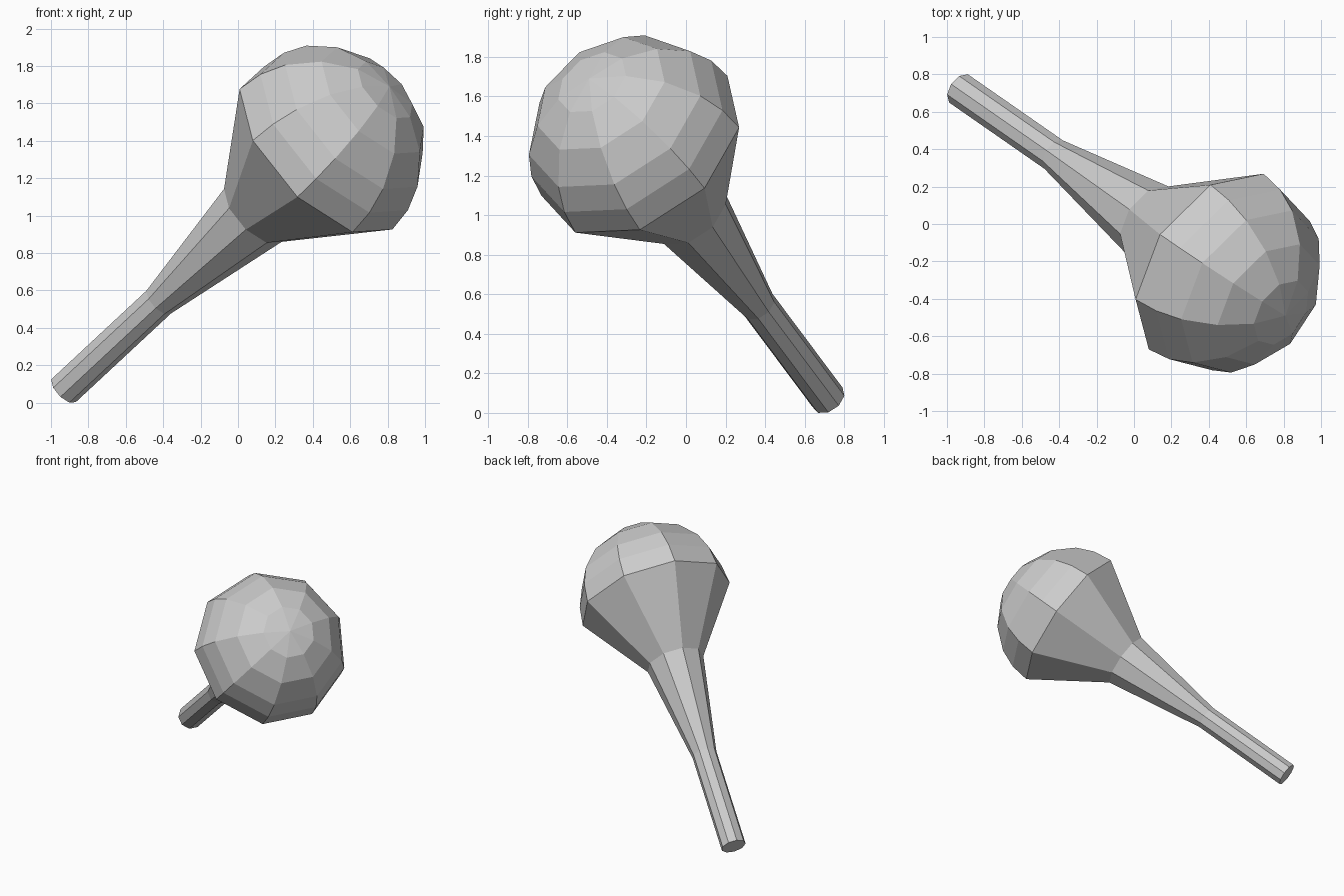
import bpy, bmesh
from math import sin, cos, radians, tau
from mathutils import Vector

if "Cube" in bpy.data.objects:
    bpy.data.objects.remove(bpy.data.objects["Cube"])

SIDES = 9
BASE = Vector((-0.93, 0.72, 0.07))      # centre of the handle's end
POLE = Vector((0.81, -0.49, 1.69))      # crown of the head
axis = (POLE - BASE).normalized()
length = (POLE - BASE).length
R = 0.57

# cross-section directions: u points to the first corner of every ring
u = Vector((-0.43, -0.17, 0.33))
u = (u - axis * u.dot(axis)).normalized()
v = axis.cross(u)

# profile as (distance along axis, radius): handle, flared neck, domed head
profile = [(0, 0.092), (0.78, 0.092), (1.56, 0.215)]
profile += [(length - R + R * sin(radians(a)), R * cos(radians(a)))
            for a in (0, 15, 30, 50, 70)]

bm = bmesh.new()
rings = []
for t, r in profile:
    rings.append([bm.verts.new(BASE + axis * t +
                  (u * cos(i * tau / SIDES) + v * sin(i * tau / SIDES)) * r)
                  for i in range(SIDES)])
for a, b in zip(rings, rings[1:]):
    for i in range(SIDES):
        j = (i + 1) % SIDES
        bm.faces.new((a[i], a[j], b[j], b[i]))

# crown fan and fan at the handle's end
top = bm.verts.new(POLE)
bottom = bm.verts.new(BASE)
for i in range(SIDES):
    j = (i + 1) % SIDES
    bm.faces.new((rings[-1][i], rings[-1][j], top))
    bm.faces.new((rings[0][j], rings[0][i], bottom))
bmesh.ops.recalc_face_normals(bm, faces=bm.faces)

mesh = bpy.data.meshes.new("round_headed_club")
bm.to_mesh(mesh)
bm.free()
bpy.context.collection.objects.link(bpy.data.objects.new("round_headed_club", mesh))
